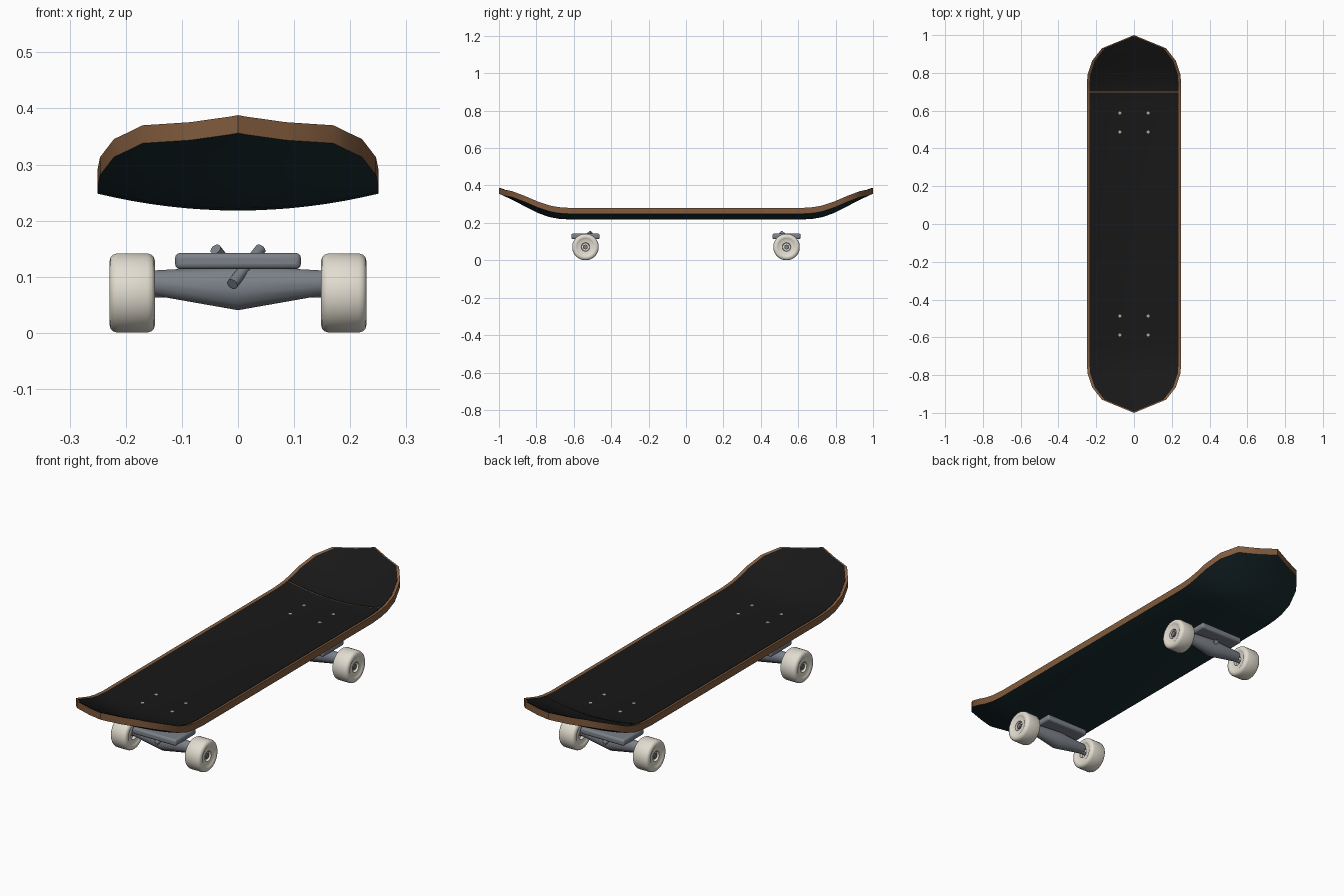
import bpy, bmesh, math
from mathutils import Vector, Matrix

if "Cube" in bpy.data.objects:
    bpy.data.objects.remove(bpy.data.objects["Cube"])


def material(name, rgb):
    m = bpy.data.materials.new(name)
    m.diffuse_color = (*rgb, 1)
    m.use_nodes = True
    m.node_tree.nodes["Principled BSDF"].inputs["Base Color"].default_value = m.diffuse_color
    return m


WOOD = material("wood", (0.22, 0.105, 0.047))
TEAL = material("dark_teal", (0.011, 0.027, 0.032))
BLACK = material("grip_black", (0.009, 0.009, 0.009))
CREAM = material("wheel_cream", (0.76, 0.72, 0.63))
METAL = material("truck_metal", (0.2, 0.22, 0.25))
STEEL = material("bolt_steel", (0.4, 0.4, 0.42))


def finish(name, bm, mats, angle=35):
    bmesh.ops.remove_doubles(bm, verts=bm.verts, dist=1e-5)
    bmesh.ops.dissolve_degenerate(bm, edges=bm.edges, dist=1e-6)
    bmesh.ops.recalc_face_normals(bm, faces=bm.faces)
    me = bpy.data.meshes.new(name)
    bm.to_mesh(me)
    bm.free()
    for m in mats:
        me.materials.append(m)
    ob = bpy.data.objects.new(name, me)
    bpy.context.collection.objects.link(ob)
    bpy.ops.object.select_all(action='DESELECT')
    ob.select_set(True)
    bpy.context.view_layer.objects.active = ob
    bpy.ops.object.shade_smooth_by_angle(angle=math.radians(angle))
    return ob


# Board shape: (distance from centre, half width) and (distance, kick height)
OUTLINE = [(0, .25), (.73, .25), (.79, .246), (.865, .221), (.93, .17), (1, 0)]
KICK = [(0, 0), (.62, 0), (.68, .004), (.73, .013), (.79, .034), (.865, .072),
        (.93, .106), (1, .138)]


def lerp(table, t):
    for (a, u), (b, v) in zip(table, table[1:]):
        if t <= b:
            return u + (v - u) * (t - a) / (b - a)
    return table[-1][1]


def board_z(x, y):
    return .25 + lerp(KICK, abs(y)) + .03 * (x / .25) ** 2


END = [.62, .65, .68, .705, .73, .76, .79, .83, .865, .9, .93, .965, .9942, 1]
ROWS = [-y for y in reversed(END)] + [0] + END


def sheet(name, y0, y1, inset, lo, hi, mats):
    """Slab following the concave, kicked board surface."""
    ys = [y0] + [y for y in ROWS if y0 + 1e-4 < y < y1 - 1e-4] + [y1]
    n = 16
    bm = bmesh.new()
    layers = []
    for dz in (lo, hi):
        grid = []
        for y in ys:
            w = max(lerp(OUTLINE, abs(y)) - inset, 0)
            xs = [w * (2 * i / n - 1) for i in range(n + 1)]
            grid.append([bm.verts.new((x, y, board_z(x, y) + dz)) for x in xs])
        layers.append(grid)
    bot, top = layers
    for a in range(len(ys) - 1):
        for i in range(n):
            for k, g in enumerate(layers):
                f = bm.faces.new((g[a][i], g[a][i + 1], g[a + 1][i + 1], g[a + 1][i]))
                f.material_index = 1 if k == 0 and len(mats) > 1 else 0
        for i in (0, n):
            bm.faces.new((bot[a][i], bot[a + 1][i], top[a + 1][i], top[a][i]))
    for a in (0, -1):
        if lerp(OUTLINE, abs(ys[a])) - inset > 1e-3:
            for i in range(n):
                bm.faces.new((bot[a][i], bot[a][i + 1], top[a][i + 1], top[a][i]))
    return finish(name, bm, mats)


def loft(name, rings, seg, mat, M=Matrix()):
    """Capped loft along x; each ring is (x, y radius, z radius, z offset)."""
    bm = bmesh.new()
    loops = []
    for x, ry, rz, oz in rings:
        angles = [2 * math.pi * (i + .5) / seg for i in range(seg)]
        loops.append([bm.verts.new(M @ Vector((x, ry * math.cos(t), oz + rz * math.sin(t))))
                      for t in angles])
    for a, b in zip(loops, loops[1:]):
        for i in range(seg):
            j = (i + 1) % seg
            bm.faces.new((a[i], a[j], b[j], b[i]))
    bm.faces.new(loops[0])
    bm.faces.new(loops[-1])
    return finish(name, bm, [mat])


def rod(name, p, q, r, mat, seg=16):
    p, q = Vector(p), Vector(q)
    d = q - p
    M = Matrix.Translation(p) @ d.to_track_quat('X', 'Z').to_matrix().to_4x4()
    return loft(name, [(0, r, r, 0), (d.length, r, r, 0)], seg, mat, M)


# Deck with dark underside, and two pieces of grip sheet
sheet("deck", -1, 1, 0, -.032, 0, [WOOD, TEAL])
sheet("grip_main", -.9942, .696, .014, -.002, .002, [BLACK])
sheet("grip_nose", .702, .9942, .014, -.002, .002, [BLACK])

# Wheel half profile: (offset from wheel centre, radius)
HALF = [(.022, .021), (.035, .023), (.036, .042), (.038, .046), (.0405, .05),
        (.0405, .057), (.0385, .064), (.034, .0685), (.027, .071)]
PROFILE = [(-x, r) for x, r in HALF] + [(x, r) for x, r in reversed(HALF)]
AXLE_Z = .071

for end, turn in (("front", 0), ("rear", math.pi)):
    R = Matrix.Rotation(turn, 4, 'Z') @ Matrix.Translation((0, -.5375, 0))

    # Base plate
    bm = bmesh.new()
    bmesh.ops.create_cube(bm, size=1, matrix=R @ Matrix.Translation((0, 0, .128))
                          @ Matrix.Diagonal((.224, .152, .029, 1)))
    plate = finish(end + "_base_plate", bm, [METAL])
    bev = plate.modifiers.new("bevel", 'BEVEL')
    bev.width, bev.segments = .009, 3

    # Hanger tapering from the middle to the wheels
    loft(end + "_hanger", [(-.15, .021, .023, .089), (0, .036, .041, .080),
                           (.15, .021, .023, .089)], 12, METAL, R)
    rod(end + "_axle", R @ Vector((-.222, 0, AXLE_Z)), R @ Vector((.222, 0, AXLE_Z)),
        .008, METAL)
    # Slanted kingpin
    rod(end + "_kingpin", R @ Vector((-.010, -.046, .087)), R @ Vector((.040, .030, .149)),
        .010, METAL)

    for side, s in (("left", -1), ("right", 1)):
        W = R @ Matrix.Translation((s * .1885, 0, AXLE_Z))
        loft(f"{end}_{side}_wheel", [(x, r, r, 0) for x, r in PROFILE], 32, CREAM, W)
        rod(f"{end}_{side}_axle_nut", W @ Vector((s * .02, 0, 0)), W @ Vector((s * .032, 0, 0)),
            .014, METAL, 6)
        # Deck bolts
        for k, dy in enumerate((-.05, .05)):
            p = R @ Vector((s * .075, dy, .250))
            rod(f"{end}_{side}_deck_bolt_{k + 1}", p, p + Vector((0, 0, .0065)), .008, STEEL, 12)
